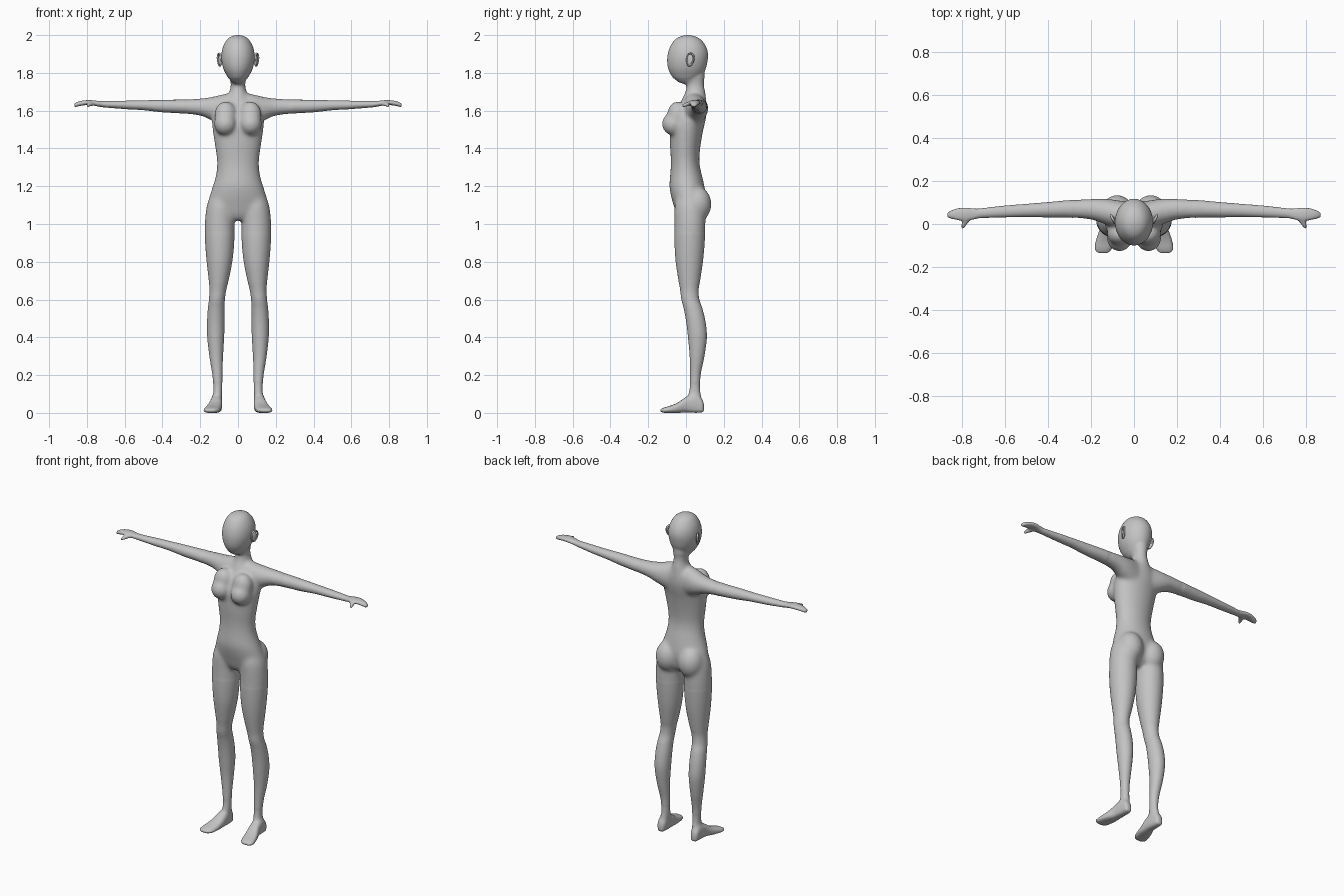
import bpy, bmesh, math
from mathutils import Matrix, Vector

SEG = 32
skin = bpy.data.materials.new("plain grey")
skin.diffuse_color = (0.55, 0.55, 0.55, 1)


def spline(rows, steps=5):
    """Catmull-Rom interpolation of section rows."""
    out = []
    for i in range(len(rows) - 1):
        p0, p1 = rows[max(i - 1, 0)], rows[i]
        p2, p3 = rows[i + 1], rows[min(i + 2, len(rows) - 1)]
        for k in range(steps):
            t = k / steps
            out.append([0.5 * (2 * b + (c - a) * t + (2 * a - 5 * b + 4 * c - d) * t * t
                               + (3 * b - a - 3 * c + d) * t ** 3)
                        for a, b, c, d in zip(p0, p1, p2, p3)])
    return out + [list(rows[-1])]


def loft(bm, rows, axis="z", side=1, power=2.0):
    """Closed loft; each row is position, then low/high of the two cross axes."""
    rings = []
    for t, a0, a1, b0, b1 in spline(rows):
        ring = []
        for k in range(SEG):
            ang = 2 * math.pi * k / SEG
            c, s = math.cos(ang), math.sin(ang)
            a = (a0 + a1) / 2 + (a1 - a0) / 2 * math.copysign(abs(c) ** (2 / power), c)
            b = (b0 + b1) / 2 + (b1 - b0) / 2 * math.copysign(abs(s) ** (2 / power), s)
            x, y, z = {"z": (a, b, t), "x": (t, a, b), "y": (a, t, b)}[axis]
            ring.append(bm.verts.new((x * side, y, z)))
        rings.append(ring)
    faces = [bm.faces.new(rings[0]), bm.faces.new(rings[-1])]
    for r, q in zip(rings, rings[1:]):
        for k in range(SEG):
            n = (k + 1) % SEG
            faces.append(bm.faces.new((r[k], r[n], q[n], q[k])))
    bmesh.ops.recalc_face_normals(bm, faces=faces)


def ball(bm, centre, size, rot=0.0):
    m = (Matrix.Translation(Vector(centre)) @ Matrix.Rotation(rot, 4, "Z")
         @ Matrix.Diagonal((*size, 1)))
    bmesh.ops.create_uvsphere(bm, u_segments=32, v_segments=20, radius=1, matrix=m)


def make(name, bm):
    me = bpy.data.meshes.new(name)
    bm.to_mesh(me)
    bm.free()
    ob = bpy.data.objects.new(name, me)
    bpy.context.collection.objects.link(ob)
    me.materials.append(skin)
    return ob


def centred(rows):
    """Rows of z, half width, front y, back y."""
    return [(z, -w, w, f, b) for z, w, f, b in rows]


head = centred([
    (2.001, .004, .006, .014), (1.993, .036, -.03, .05), (1.975, .059, -.06, .08),
    (1.94, .079, -.084, .106), (1.90, .088, -.097, .117), (1.86, .087, -.100, .114),
    (1.82, .077, -.094, .104), (1.785, .059, -.077, .085), (1.76, .042, -.055, .06),
    (1.743, .024, -.03, .03)])
neck = centred([
    (1.60, .09, -.03, .10), (1.64, .078, -.03, .107), (1.67, .058, -.018, .107),
    (1.70, .046, -.004, .103), (1.735, .039, .002, .096), (1.78, .044, 0, .098),
    (1.84, .05, 0, .10)])
torso = centred([
    (1.675, .06, 0, .10), (1.65, .09, -.025, .108), (1.60, .125, -.058, .111),
    (1.55, .138, -.078, .104), (1.50, .135, -.086, .092), (1.42, .123, -.085, .078),
    (1.35, .113, -.081, .071), (1.30, .112, -.081, .075), (1.25, .119, -.085, .087),
    (1.20, .134, -.088, .098), (1.15, .15, -.08, .105), (1.10, .16, -.066, .10),
    (1.05, .13, -.05, .085), (1.02, .07, -.03, .05)])
leg = [
    (1.17, .04, .135, -.04, .08), (1.10, .02, .165, -.06, .10), (1.0, .018, .176, -.061, .103),
    (.90, .02, .174, -.061, .099), (.80, .03, .166, -.055, .09), (.70, .05, .155, -.04, .075),
    (.65, .062, .151, -.031, .067), (.60, .069, .154, -.025, .071), (.55, .071, .16, -.012, .088),
    (.48, .071, .164, .001, .104), (.40, .073, .163, .01, .111), (.30, .079, .152, .019, .098),
    (.20, .082, .136, .021, .078), (.12, .083, .131, .017, .076), (.07, .085, .138, .004, .085),
    (.03, .09, .14, .01, .085)]
foot = [
    (.096, .10, .13, .012, .045), (.086, .091, .139, .002, .072), (.05, .085, .143, 0, .10),
    (0, .083, .15, .002, .085), (-.04, .085, .166, 0, .057), (-.08, .091, .179, 0, .039),
    (-.115, .101, .183, 0, .029), (-.136, .12, .17, .006, .02)]
arm = [
    (.02, -.02, .10, 1.50, 1.698), (.08, -.02, .111, 1.52, 1.687), (.14, .0, .118, 1.548, 1.673),
    (.20, .02, .117, 1.573, 1.665), (.30, .029, .111, 1.585, 1.659), (.40, .03, .102, 1.591, 1.658),
    (.50, .032, .094, 1.602, 1.655), (.60, .03, .086, 1.608, 1.653), (.70, .027, .075, 1.616, 1.651),
    (.74, .024, .071, 1.621, 1.651)]
hand = [
    (.72, .026, .072, 1.62, 1.65), (.75, .019, .073, 1.624, 1.653), (.78, .014, .077, 1.629, 1.656),
    (.81, .016, .075, 1.629, 1.655), (.84, .022, .067, 1.624, 1.65), (.86, .027, .058, 1.619, 1.642),
    (.869, .035, .05, 1.622, 1.635)]
thumb = [
    (.04, .745, .79, 1.627, 1.65), (.015, .762, .796, 1.624, 1.648),
    (-.005, .778, .803, 1.62, 1.641), (-.023, .79, .803, 1.619, 1.632)]

# Head, neck and trunk
bm = bmesh.new()
for rows in (head, neck, torso):
    loft(bm, rows)

# Paired limbs and soft forms
for s in (1, -1):
    loft(bm, leg, side=s)
    loft(bm, foot, "y", s, 2.7)
    loft(bm, arm, "x", s)
    loft(bm, hand, "x", s, 2.4)
    loft(bm, thumb, "y", s)
    ball(bm, (s * .067, -.066, 1.53), (.06, .062, .062))      # bust
    ball(bm, (s * .066, -.045, 1.575), (.06, .055, .075))     # upper chest
    ball(bm, (s * .078, .058, 1.105), (.075, .077, .095))     # buttock
body = make("body", bm)

# Fuse all overlapping forms into one skin
bpy.context.view_layer.objects.active = body
body.select_set(True)
mod = body.modifiers.new("fuse", "REMESH")
mod.mode = "VOXEL"
mod.voxel_size = 0.006
bpy.ops.object.modifier_apply(modifier=mod.name)

# Soften the joins, leaving hands, feet and skull crisp
bm = bmesh.new()
bm.from_mesh(body.data)
trunk = [v for v in bm.verts if abs(v.co.x) < .28 and .95 < v.co.z < 1.77]
ankle = [v for v in bm.verts if .02 < v.co.z < .16]
for verts, count in ((list(bm.verts), 3), (trunk, 22), (ankle, 8)):
    for _ in range(count):
        bmesh.ops.smooth_vert(bm, verts=verts, factor=0.5,
                              use_axis_x=True, use_axis_y=True, use_axis_z=True)
for f in bm.faces:
    f.smooth = True
    f.material_index = 0
bm.to_mesh(body.data)
bm.free()
if not body.data.materials:
    body.data.materials.append(skin)

# Ears: thin shell with a raised rim, flaring outward at the back
bm = bmesh.new()
ball(bm, (.094, .02, 1.868), (.008, .02, .034), -.45)
place = (Matrix.Translation((.098, .022, 1.87)) @ Matrix.Rotation(-.45, 4, "Z")
         @ Matrix.Rotation(-.2, 4, "X"))
grid = []
for i in range(28):
    a = 2 * math.pi * i / 28
    w = .019 * (1 + .22 * math.sin(a))       # wider at the top
    ring = []
    for j in range(8):
        b = 2 * math.pi * j / 8
        r = .0045 * math.cos(b)
        p = Vector((.006 * math.sin(b), (w + r) * math.cos(a), (.033 + r) * math.sin(a)))
        ring.append(bm.verts.new(place @ p))
    grid.append(ring)
rim = [bm.faces.new((grid[i][j], grid[(i + 1) % 28][j],
                     grid[(i + 1) % 28][(j + 1) % 8], grid[i][(j + 1) % 8]))
       for i in range(28) for j in range(8)]
bmesh.ops.recalc_face_normals(bm, faces=rim)
for f in bm.faces:
    f.smooth = True
ears = make("ears", bm)
ears.modifiers.new("both sides", "MIRROR")
